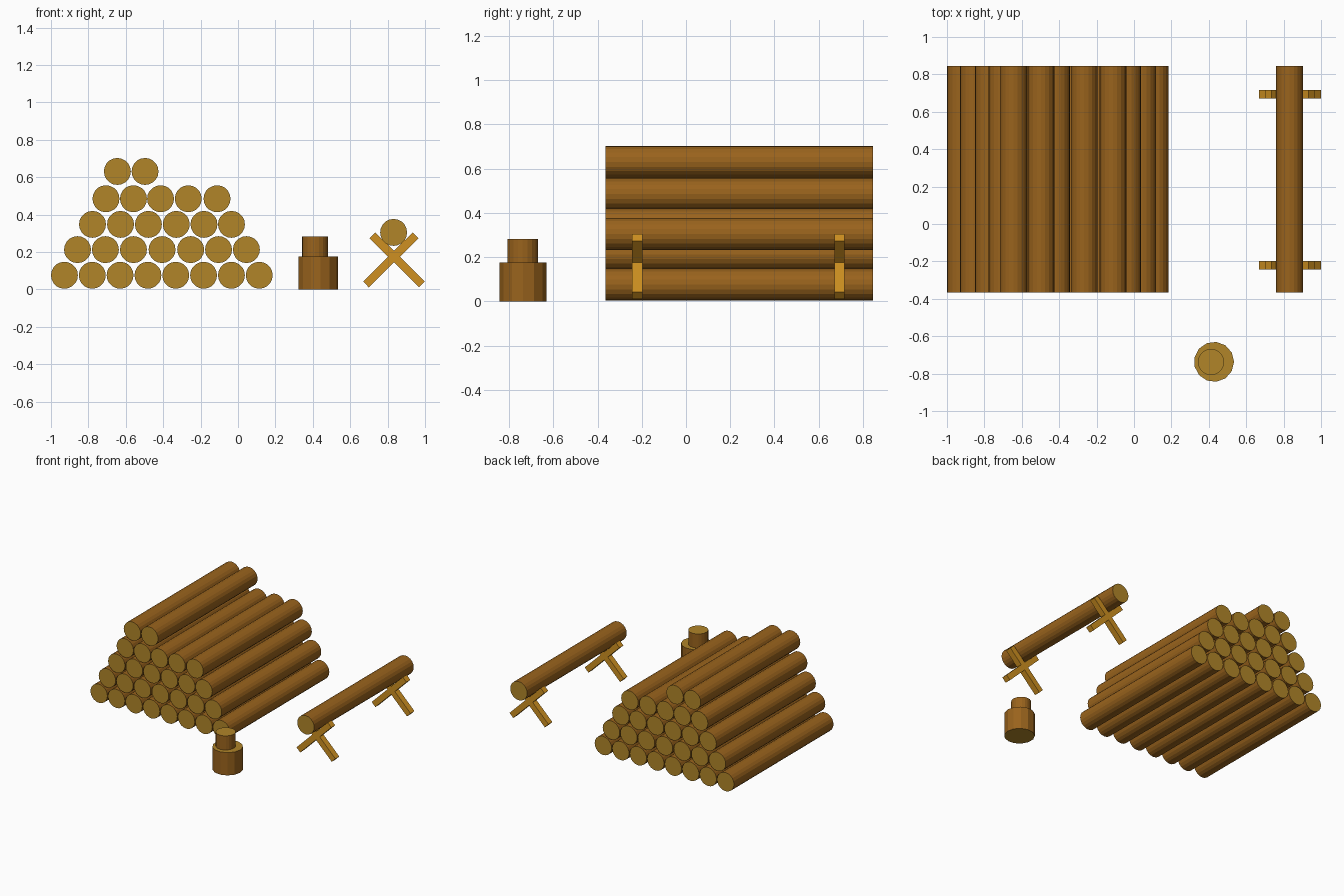
import bpy, math
from mathutils import Vector

if "Cube" in bpy.data.objects:
    bpy.data.objects.remove(bpy.data.objects["Cube"])


def material(name, rgb):
    m = bpy.data.materials.new(name)
    m.diffuse_color = (*rgb, 1)
    m.use_nodes = True
    m.node_tree.nodes["Principled BSDF"].inputs["Base Color"].default_value = m.diffuse_color
    return m


BARK = material("bark", (0.32, 0.125, 0.012))
CUT = material("cut_wood", (0.44, 0.235, 0.022))
BEAM = material("beam_wood", (0.62, 0.28, 0.015))

R = 0.072            # log radius
Y0, Y1 = -0.365, 0.845


def cylinder(name, loc, r, depth, sides, rot=(0, 0, 0)):
    """Flat shaded cylinder with bark sides and pale cut ends."""
    bpy.ops.mesh.primitive_cylinder_add(vertices=sides, radius=r, depth=depth,
                                        location=loc, rotation=rot)
    ob = bpy.context.object
    ob.name = name
    ob.data.materials.append(BARK)
    ob.data.materials.append(CUT)
    for p in ob.data.polygons:
        p.material_index = 1 if abs(p.normal.z) > 0.9 else 0
    return ob


def log(name, x, z):
    return cylinder(name, (x, (Y0 + Y1) / 2, z), R, Y1 - Y0, 20,
                    (math.pi / 2, 0, 0))


def beam(name, a, b, y):
    """Square-ended timber between two (x, z) points."""
    d = Vector((b[0] - a[0], 0, b[1] - a[1]))
    bpy.ops.mesh.primitive_cube_add(
        size=1, location=((a[0] + b[0]) / 2, y, (a[1] + b[1]) / 2),
        rotation=(0, -math.atan2(d.z, d.x), 0))
    ob = bpy.context.object
    ob.name = name
    ob.scale = (d.length, 0.047, 0.044)
    ob.data.materials.append(BEAM)


# Log pile: height and log positions of each row
rows = [
    (0.076, [-0.928 + 0.1488 * i for i in range(8)]),
    (0.213, [-0.858, -0.709, -0.559, -0.406, -0.253, -0.104, 0.045]),
    (0.348, [-0.778, -0.628, -0.479, -0.330, -0.182, -0.035]),
    (0.485, [-0.706, -0.559, -0.414, -0.266, -0.112]),
    (0.631, [-0.645, -0.497]),
]
for r, (z, xs) in enumerate(rows):
    for i, x in enumerate(xs):
        log(f"pile_log_{r + 1}_{i + 1}", x, z)

# Sawhorse: two crossed supports carrying one log
log("sawhorse_log", 0.832, 0.305)
for side, y in (("front", -0.22), ("back", 0.694)):
    beam(f"{side}_support_a", (0.684, 0.027), (0.949, 0.289), y)
    beam(f"{side}_support_b", (0.984, 0.027), (0.719, 0.289), y)

# Chopping block with a short log standing on it
cylinder("chopping_block", (0.428, -0.737, 0.0875), 0.107, 0.175, 13,
         (0, 0, -math.pi / 2))
cylinder("short_log", (0.412, -0.738, 0.229), 0.07, 0.108, 20)
